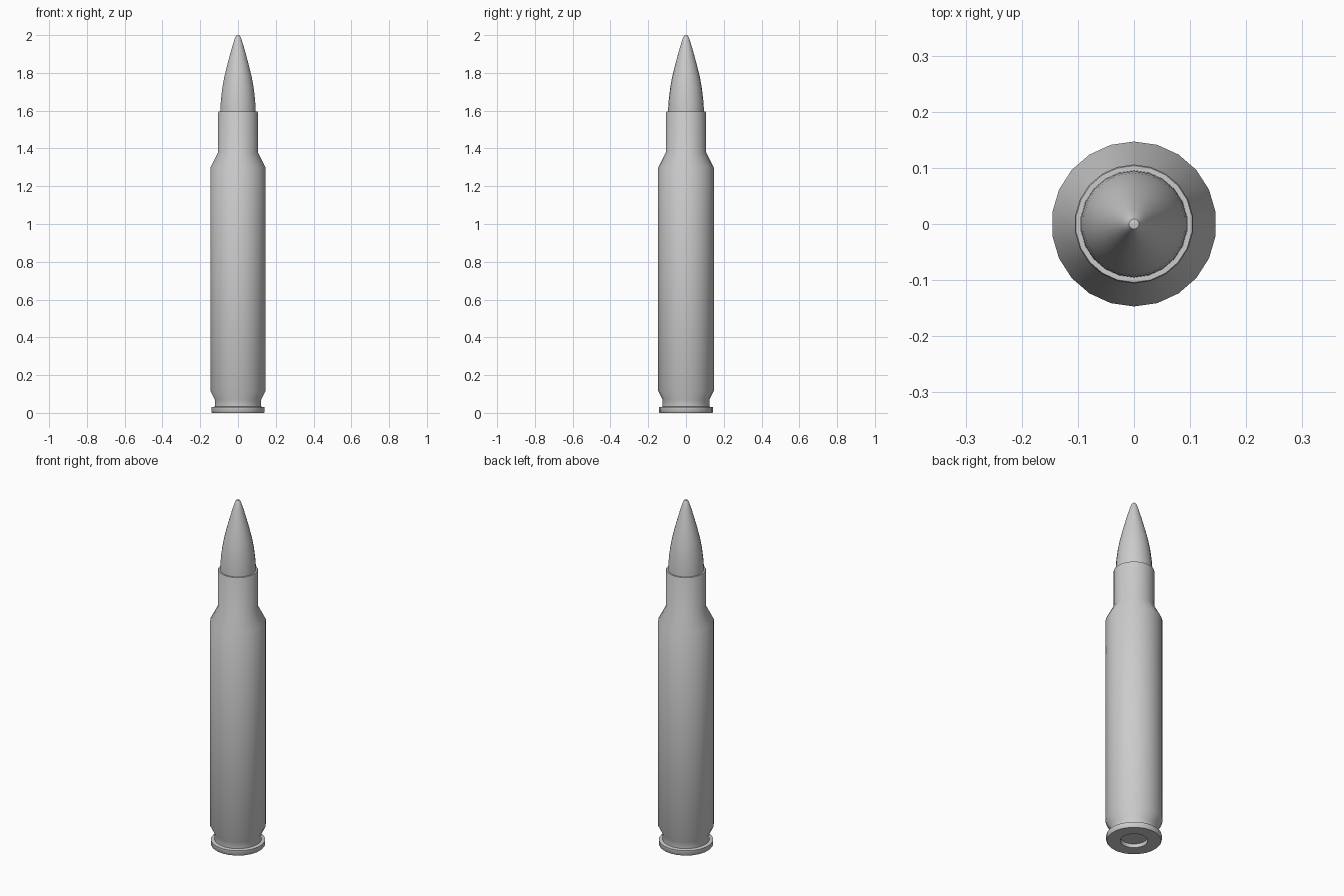
import bpy, bmesh, math

if "Cube" in bpy.data.objects:
    bpy.data.objects.remove(bpy.data.objects["Cube"])

SIDES = 22


def lathe(name, profile, smooth_angle=40):
    """Revolve (radius, z) points around z; radius 0 becomes a single pole."""
    bm = bmesh.new()
    rings = []
    for r, z in profile:
        if r == 0:
            rings.append([bm.verts.new((0, 0, z))] * SIDES)
        else:
            angles = [math.pi / 2 + math.tau * i / SIDES for i in range(SIDES)]
            rings.append([bm.verts.new((r * math.cos(a), r * math.sin(a), z)) for a in angles])
    for lo, hi in zip(rings, rings[1:]):
        for i in range(SIDES):
            j = (i + 1) % SIDES
            corners = dict.fromkeys((lo[i], lo[j], hi[j], hi[i]))
            bm.faces.new(list(corners))
    bmesh.ops.recalc_face_normals(bm, faces=bm.faces)
    mesh = bpy.data.meshes.new(name)
    bm.to_mesh(mesh)
    bm.free()
    obj = bpy.data.objects.new(name, mesh)
    bpy.context.collection.objects.link(obj)
    bpy.ops.object.select_all(action='DESELECT')
    obj.select_set(True)
    bpy.context.view_layer.objects.active = obj
    bpy.ops.object.shade_smooth_by_angle(angle=math.radians(smooth_angle))
    return obj


# Case: recessed base, rim, groove, body, shoulder, neck and mouth
lathe("case", [
    (0, 0.02), (0.068, 0.02), (0.071, 0), (0.139, 0), (0.143, 0.005), (0.143, 0.03),
    (0.124, 0.033), (0.124, 0.07), (0.147, 0.115), (0.147, 1.30),
    (0.106, 1.38), (0.106, 1.59), (0.104, 1.595), (0.095, 1.595),
])

# Pointed tip seated in the neck
lathe("tip", [
    (0.095, 1.59), (0.094, 1.62), (0.091, 1.66), (0.084, 1.72), (0.073, 1.78),
    (0.058, 1.84), (0.042, 1.90), (0.026, 1.955), (0.016, 1.985),
    (0.009, 1.998), (0, 2.0),
])
